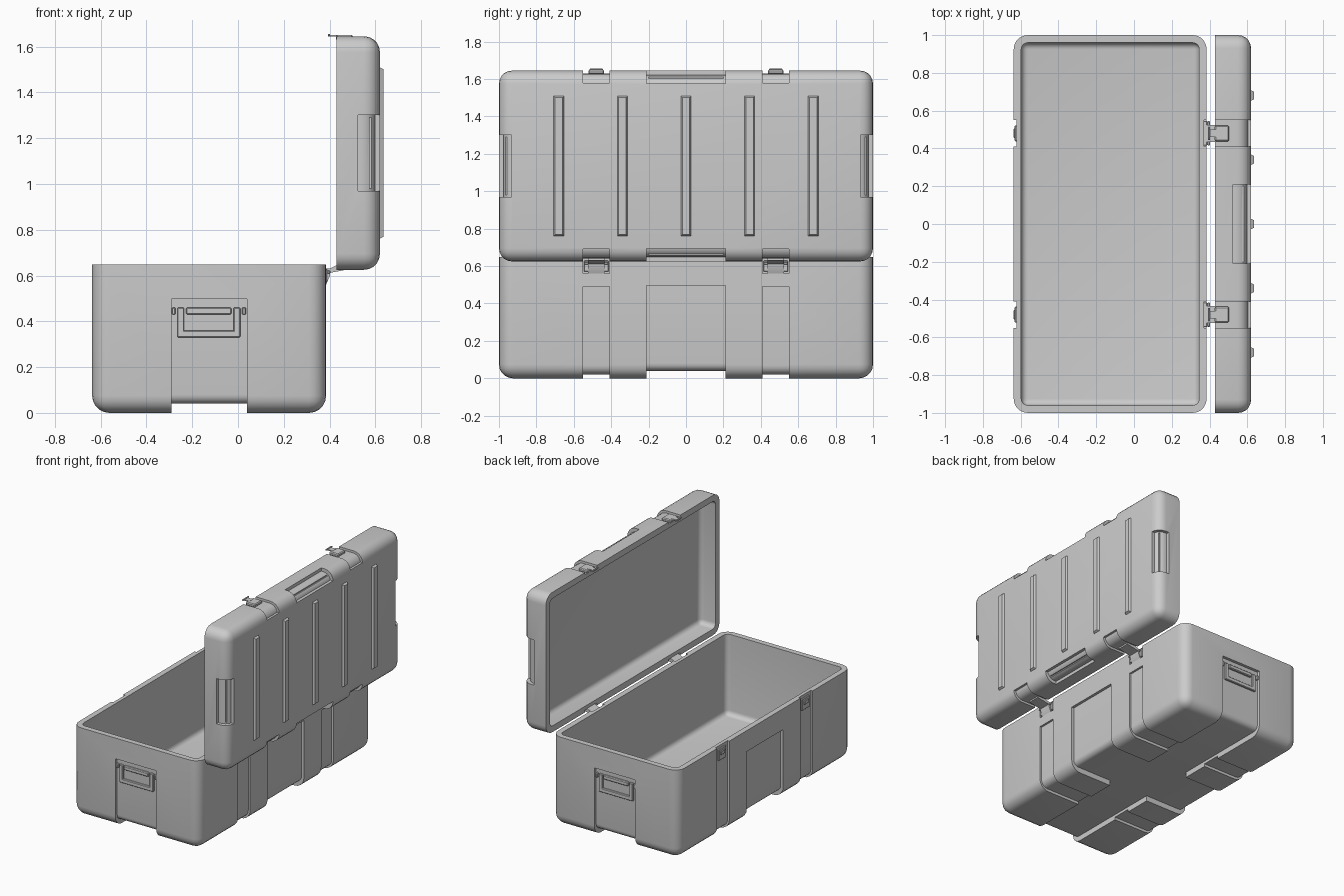
import bpy, bmesh, math
from mathutils import Vector

if "Cube" in bpy.data.objects:
    bpy.data.objects.remove(bpy.data.objects["Cube"])

grey = bpy.data.materials.new("case_grey")
grey.diffuse_color = (0.6, 0.6, 0.6, 1)
grey.use_nodes = True
grey.node_tree.nodes["Principled BSDF"].inputs["Base Color"].default_value = grey.diffuse_color


def finish(bm, name):
    bmesh.ops.recalc_face_normals(bm, faces=bm.faces)
    me = bpy.data.meshes.new(name)
    bm.to_mesh(me)
    bm.free()
    ob = bpy.data.objects.new(name, me)
    bpy.context.collection.objects.link(ob)
    me.materials.append(grey)
    return ob


def box(name, lo, hi, r=0.0, open_side=None, seg=5):
    """Box between two corners; edges rounded except round an open side (axis, value)."""
    bm = bmesh.new()
    bmesh.ops.create_cube(bm, size=1)
    lo, hi = Vector(lo), Vector(hi)
    for v in bm.verts:
        v.co = Vector([(lo[i] + hi[i]) / 2 + v.co[i] * (hi[i] - lo[i]) for i in range(3)])
    if r:
        edges = bm.edges[:]
        if open_side:
            a, val = open_side
            edges = [e for e in edges if not all(abs(v.co[a] - val) < 1e-4 for v in e.verts)]
        bmesh.ops.bevel(bm, geom=edges, offset=r, segments=seg, profile=0.5, affect='EDGES')
    return finish(bm, name)


def span(name, c, s, r=0.0, seg=1):
    return box(name, [c[i] - s[i] / 2 for i in range(3)], [c[i] + s[i] / 2 for i in range(3)], r, None, seg)


def prism(name, pts, y0, y1):
    """Extrude an x-z profile along y."""
    bm = bmesh.new()
    f = bm.faces.new([bm.verts.new((x, y0, z)) for x, z in pts])
    ext = bmesh.ops.extrude_face_region(bm, geom=[f])
    for v in ext['geom']:
        if isinstance(v, bmesh.types.BMVert):
            v.co.y = y1
    return finish(bm, name)


def subtract(target, cutter, keep=False):
    m = target.modifiers.new("cut", 'BOOLEAN')
    m.operation, m.solver, m.object = 'DIFFERENCE', 'EXACT', cutter
    dg = bpy.context.evaluated_depsgraph_get()
    me = bpy.data.meshes.new_from_object(target.evaluated_get(dg))
    target.modifiers.clear()
    target.data = me
    if not keep:
        bpy.data.objects.remove(cutter)


def recess(target, core, lo, hi):
    """Sink a region of the shell down to an inset core."""
    c = box("cutter", lo, hi)
    subtract(c, core, keep=True)
    subtract(target, c)


# Lower tub
X0, X1, Z1 = -0.637, 0.385, 0.648
tub = box("tub", (X0, -1, 0), (X1, 1, Z1), 0.075, (2, Z1))
deep = box("deep_core", (X0 + .02, -.978, .04), (X1 - .02, .978, .9), 0.04, (2, .9))
slim = box("slim_core", (X0 + .015, -.985, .02), (X1 - .015, .985, .9), 0.05, (2, .9))

# Broad bands wrap lengthwise and crosswise under the tub, leaving raised pads
recess(tub, deep, (-.29, -1.1, -.1), (.04, 1.1, .497))
recess(tub, deep, (X0 - .1, -.21, -.1), (X1 + .1, .21, .495))
# Narrow strap channels on the long sides
for y in (-.48, .48):
    recess(tub, slim, (X0 - .1, y - .07, -.1), (-.25, y + .07, .7))
    recess(tub, slim, (0, y - .07, -.1), (X1 + .1, y + .07, .49))
    recess(tub, slim, (X1 - .2, y - .07, .56), (X1 + .1, y + .07, .7))
subtract(tub, box("tub_cavity", (X0 + .04, -.96, .06), (X1 - .04, .96, .8), 0.035, (2, .8)))
# Rim step inside the opening
subtract(tub, box("rim_step", (X0 + .022, -.978, Z1 - .006), (X1 - .022, .978, .8), 0.05, (2, .8)))

# Lid, standing open
LX, RX, LZ, HZ = 0.43, 0.62, 0.625, 1.645
lid = box("lid", (LX, -1, LZ), (RX, 1, HZ), 0.07, (0, LX))
lid_slim = box("lid_slim_core", (.2, -.984, LZ + .016), (RX - .016, .984, HZ - .016), 0.06, (0, .2))
lid_deep = box("lid_deep_core", (.2, -.977, LZ + .023), (RX - .02, .977, HZ - .023), 0.06, (0, .2))


def band(d, top):
    return (HZ - d, HZ + .1) if top else (LZ - .1, LZ + d)


for top in (True, False):
    for y in (-.48, .48):
        a, b = band(.067, top)
        recess(lid, lid_slim, (.3, y - .07, a), (.8, y + .07, b))
    # Stepped grip notches on the long edges
    a, b = band(.07, top)
    recess(lid, lid_deep, (.525, -.21, a), (.8, .21, b))
    a, b = band(.042, top)
    subtract(lid, box("cutter", (.575, -.2, a), (.8, .2, b)))
# Stepped grip notches on the ends
for s in (-1, 1):
    ya, yb = sorted((s * .932, s * 1.1))
    recess(lid, lid_deep, (.525, ya, .97), (.8, yb, 1.3))
    ya, yb = sorted((s * .958, s * 1.1))
    subtract(lid, box("cutter", (.575, ya, .98), (.8, yb, 1.29)))
subtract(lid, box("lid_cavity", (.2, -.955, LZ + .045), (.555, .955, HZ - .045), 0.035, (0, .2)))
for core in (deep, slim, lid_slim, lid_deep):
    bpy.data.objects.remove(core)

# Stiffening ribs on the lid, chamfered towards the outside
for y in (-.68, -.34, 0, .34, .68):
    rib = span("lid_rib", (.622, y, 1.135), (.026, .066, .76))
    for v in rib.data.vertices:
        if v.co.x > .63:
            v.co.y = y + (v.co.y - y) * .6
            v.co.z += .014 if v.co.z < 1.135 else -.014

for y in (-.48, .48):
    # Hinges
    prism("hinge_arm", [(.365, .55), (.385, .56), (.402, .6), (.402, .612), (.5, .63),
                        (.5, .645), (.43, .645), (.4, .63), (.365, .63)], y - .045, y + .045)
    span("hinge_plate", (.378, y, .6), (.02, .13, .06), .003)
    span("hinge_pin", (.396, y, .615), (.014, .13, .014), .004)
    # Latches on the lid edge
    span("latch_plate", (.465, y, 1.638), (.075, .085, .024), .006)
    span("latch_tongue", (.418, y, 1.647), (.05, .04, .008))
    span("latch_hook", (.397, y, 1.651), (.01, .07, .009), .002)
    # Catches on the tub front
    span("catch_frame", (X0 + .015, y, .585), (.02, .085, .085), .004)
    span("catch_keeper", (X0 + .006, y, .595), (.014, .05, .03), .004)

# Drop handles on both ends
for s in (-1, 1):
    y = s * .982
    for x in (-.25, -.005):
        span("handle_side", (x, y, .395), (.03, .022, .13), .004)
    for x in (-.281, .026):
        span("handle_pivot", (x, y, .445), (.016, .03, .032), .004)
    span("handle_grip", (-.1275, y, .345), (.275, .022, .03), .004)
    span("handle_bar", (-.1275, y, .445), (.2, .026, .03), .005)

# Smooth rounded surfaces, keep hard edges
bpy.ops.object.select_all(action='DESELECT')
for ob in bpy.context.scene.objects:
    ob.select_set(True)
bpy.context.view_layer.objects.active = tub
bpy.ops.object.shade_smooth_by_angle(angle=math.radians(30))
